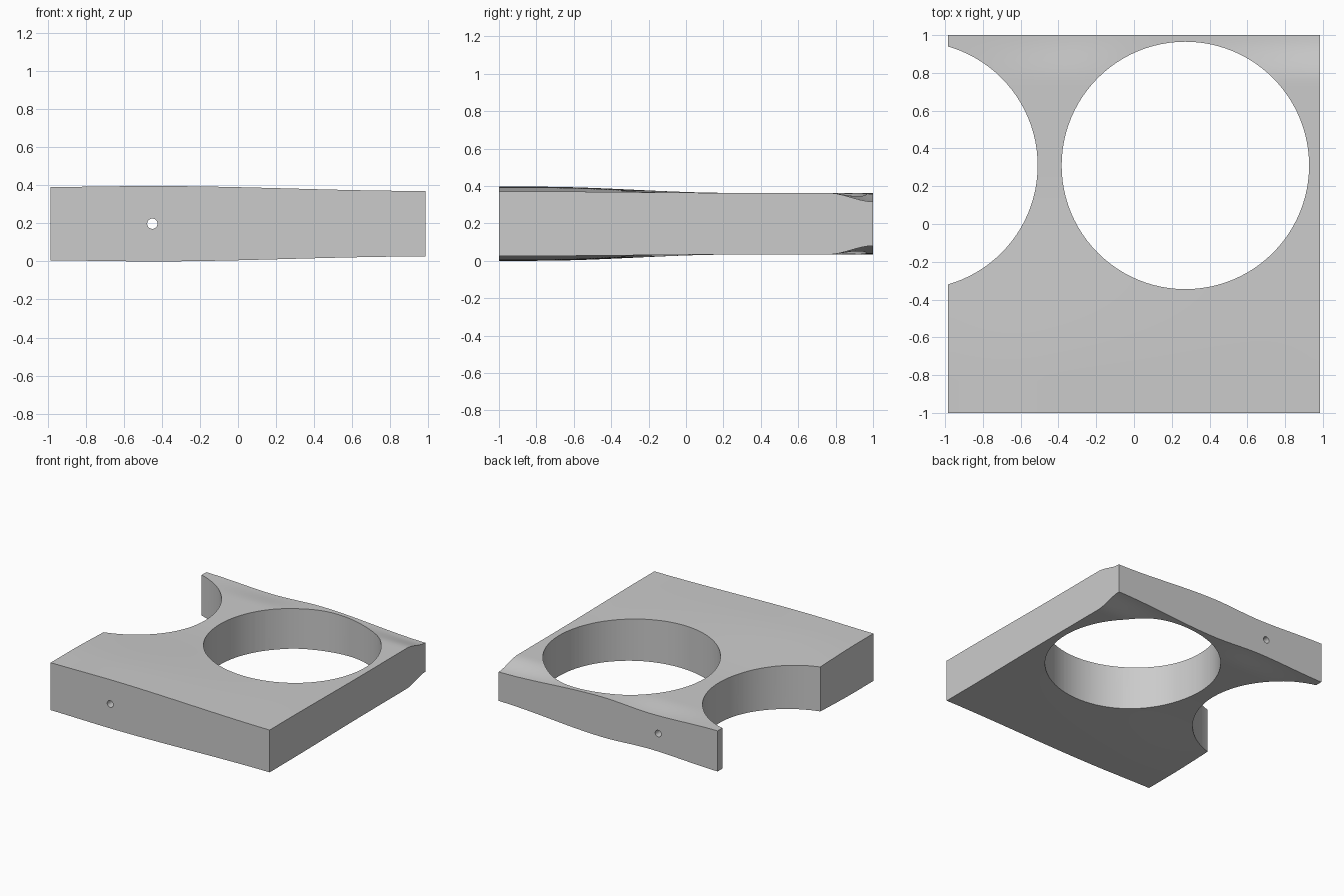
import bpy, bmesh
from math import pi, radians

if "Cube" in bpy.data.objects:
    bpy.data.objects.remove(bpy.data.objects["Cube"], do_unlink=True)

WIDTH, DEPTH, MID = 1.97, 2.0, 0.198

grey = bpy.data.materials.new("light grey")
grey.use_nodes = True
grey.diffuse_color = (0.6, 0.6, 0.6, 1)
grey.node_tree.nodes["Principled BSDF"].inputs["Base Color"].default_value = (0.6, 0.6, 0.6, 1)


def ease(a, b, v):
    t = min(max((v - a) / (b - a), 0), 1)
    return t * t * (3 - 2 * t)


def follow(points, x):
    """Smooth height along a few (x, height) points."""
    for (x0, h0), (x1, h1) in zip(points, points[1:]):
        if x <= x1:
            return h0 + (h1 - h0) * ease(x0, x1, x)
    return points[-1][1]


# Half thickness along the front edge and the wavy back edge
FRONT = [(-0.99, 0.193), (-0.45, 0.198), (0.99, 0.172)]
BACK = [(-0.99, 0.165), (-0.38, 0.145), (0.05, 0.163), (0.99, 0.118)]


def half_thickness(x, y):
    body = follow(FRONT, x)
    body += (0.165 - body) * ease(-0.8, 0.25, y)
    return body + (follow(BACK, x) - body) * ease(0.76, 1.0, y)


# Plate: sculpted top sheet, extruded to a mirrored underside
bm = bmesh.new()
bmesh.ops.create_grid(bm, x_segments=48, y_segments=60, size=1)
for v in bm.verts:
    v.co.x *= WIDTH / 2
    v.co.y *= DEPTH / 2
    v.co.z = MID + half_thickness(v.co.x, v.co.y)
lower = bmesh.ops.extrude_face_region(bm, geom=bm.faces[:])["geom"]
for v in lower:
    if isinstance(v, bmesh.types.BMVert):
        v.co.z = 2 * MID - v.co.z
bmesh.ops.recalc_face_normals(bm, faces=bm.faces[:])
mesh = bpy.data.meshes.new("plate")
bm.to_mesh(mesh)
bm.free()
mesh.materials.append(grey)
plate = bpy.data.objects.new("plate", mesh)
bpy.context.collection.objects.link(plate)


def cut(name, radius, length, location, rotation=(0, 0, 0), sides=96):
    bpy.ops.mesh.primitive_cylinder_add(vertices=sides, radius=radius, depth=length,
                                        location=location, rotation=rotation)
    cutter = bpy.context.object
    cutter.name = name
    cutter.data.materials.append(grey)
    cutter.hide_render = True
    mod = plate.modifiers.new(name, "BOOLEAN")
    mod.operation = "DIFFERENCE"
    mod.solver = "EXACT"
    mod.object = cutter
    bpy.ops.object.select_all(action="DESELECT")
    bpy.context.view_layer.objects.active = plate
    plate.select_set(True)
    bpy.ops.object.modifier_apply(modifier=name)
    bpy.data.objects.remove(cutter, do_unlink=True)


# Large round opening, matching side bite and thin bore from front to back
cut("round_opening", 0.655, 1, (0.272, 0.31, MID))
cut("side_bite", 0.655, 1, (-1.165, 0.31, MID))
cut("thin_bore", 0.027, 3, (-0.45, 0, MID), (pi / 2, 0, 0), 32)

bpy.ops.object.shade_smooth_by_angle(angle=radians(30))
